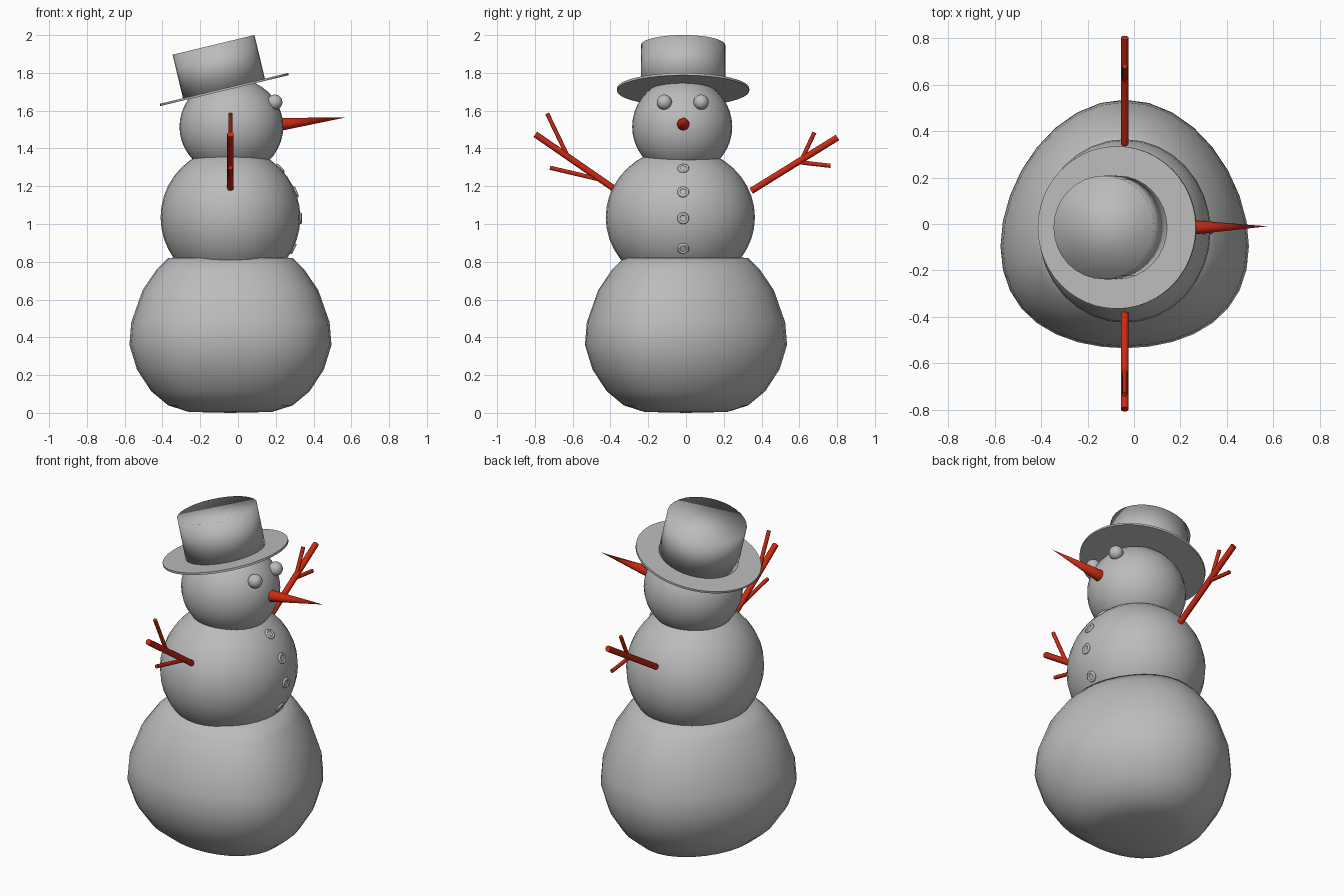
import bpy, bmesh, math
from mathutils import Vector, Matrix

if "Cube" in bpy.data.objects:
    bpy.data.objects.remove(bpy.data.objects["Cube"], do_unlink=True)


def material(name, rgb):
    m = bpy.data.materials.new(name)
    m.use_nodes = True
    m.diffuse_color = (*rgb, 1)
    m.node_tree.nodes["Principled BSDF"].inputs["Base Color"].default_value = (*rgb, 1)
    return m


grey = material("snow_grey", (0.5, 0.5, 0.5))
red = material("twig_red", (0.6, 0.022, 0.006))


def finish(name, bm, mat, sharp=None):
    """Turn a bmesh into a smooth shaded object; sharp is an edge angle limit."""
    bmesh.ops.recalc_face_normals(bm, faces=bm.faces)
    mesh = bpy.data.meshes.new(name)
    bm.to_mesh(mesh)
    bm.free()
    mesh.materials.append(mat)
    ob = bpy.data.objects.new(name, mesh)
    bpy.context.collection.objects.link(ob)
    bpy.ops.object.select_all(action="DESELECT")
    ob.select_set(True)
    bpy.context.view_layer.objects.active = ob
    if sharp is None:
        bpy.ops.object.shade_smooth()
    else:
        bpy.ops.object.shade_smooth_by_angle(angle=math.radians(sharp))
    return ob


def ball(name, centre, radii, mat=grey):
    bm = bmesh.new()
    bmesh.ops.create_uvsphere(bm, u_segments=32, v_segments=20, radius=1)
    bm.transform(Matrix.Translation(centre) @ Matrix.Diagonal((*radii, 1)))
    return finish(name, bm, mat)


def cone(name, a, b, r1, r2, mat, segs=12, sharp=40):
    a, b = Vector(a), Vector(b)
    d = b - a
    bm = bmesh.new()
    bmesh.ops.create_cone(bm, cap_ends=True, segments=segs, radius1=r1,
                          radius2=r2, depth=d.length)
    turn = d.to_track_quat("Z", "Y").to_matrix().to_4x4()
    bm.transform(Matrix.Translation((a + b) / 2) @ turn)
    return finish(name, bm, mat, sharp)


# Bottom ball: turned profile with a flat foot, slightly egg shaped in plan
profile = [(0, 0), (.22, .005), (.33, .04), (.42, .115), (.495, .23), (.535, .36),
           (.525, .48), (.465, .65), (.39, .76), (.33, .82), (0, .84)]
bm = bmesh.new()
pts = [bm.verts.new((r, 0, z)) for r, z in profile]
edges = [bm.edges.new(pair) for pair in zip(pts, pts[1:])]
bmesh.ops.spin(bm, geom=pts + edges, axis=(0, 0, 1), cent=(0, 0, 0),
               steps=32, angle=math.tau)
bmesh.ops.remove_doubles(bm, verts=bm.verts, dist=0.001)
for v in bm.verts:
    reach = math.hypot(v.co.x, v.co.y)
    v.co.y -= 0.18 * v.co.x ** 2 / max(reach, 0.1)
bm.transform(Matrix.Translation((-.04, 0, 0)))
finish("bottom_ball", bm, grey)

# Middle ball and head
mid, mid_r = Vector((-.04, -.03, 1.035)), Vector((.37, .395, .37))
ball("middle_ball", mid, mid_r)
ball("head", (-.035, -.02, 1.515), (.275, .265, .26))

# Hat, tipped backwards
tilt = math.radians(13.5)
up = Vector((-math.sin(tilt), 0, math.cos(tilt)))
brim = Vector((-.073, -.015, 1.712))
cone("hat_brim", brim - up * .006, brim + up * .006, .35, .35, grey, 48)
cone("hat_crown", brim, brim + up * .243, .223, .223, grey, 32, None)

# Face
for side, y in (("left", .08), ("right", -.115)):
    ball(side + "_eye", (.195, y, 1.645), (.04, .04, .04))
cone("nose", (.232, -.015, 1.528), (.575, -.01, 1.565), .033, 0, red, 16)

# Buttons: rimmed discs lying on the middle ball
for i, z in enumerate((1.295, 1.17, 1.03, .87)):
    h = (z - mid.z) / mid_r.z
    spot = Vector((mid.x + mid_r.x * math.sqrt(1 - h * h), -.015, z))
    n = Vector(((spot.x - mid.x) / mid_r.x ** 2, 0, h / mid_r.z)).normalized()
    cone(f"button_{i + 1}", spot - n * .01, spot + n * .003, .024, .024, grey, 16)
    bpy.ops.mesh.primitive_torus_add(
        location=spot, rotation=n.to_track_quat("Z", "Y").to_euler(),
        major_radius=.023, minor_radius=.008, major_segments=20, minor_segments=8)
    rim = bpy.context.object
    rim.name = f"button_rim_{i + 1}"
    rim.data.materials.append(grey)
    bpy.ops.object.shade_smooth()

# Stick arms with two twigs each: (start y, z), (end y, z), radius
arms = {
    "front_arm": [((-.385, 1.19), (-.798, 1.475), .017),
                  ((-.62, 1.345), (-.735, 1.585), .011),
                  ((-.44, 1.232), (-.72, 1.298), .011)],
    "back_arm": [((.345, 1.175), (.802, 1.458), .017),
                 ((.61, 1.335), (.68, 1.485), .011),
                 ((.59, 1.328), (.765, 1.308), .011)],
}
for name, sticks in arms.items():
    for part, (a, b, r) in zip(("stick", "upper_twig", "lower_twig"), sticks):
        cone(f"{name}_{part}", (-.04, *a), (-.04, *b), r, r, red)
